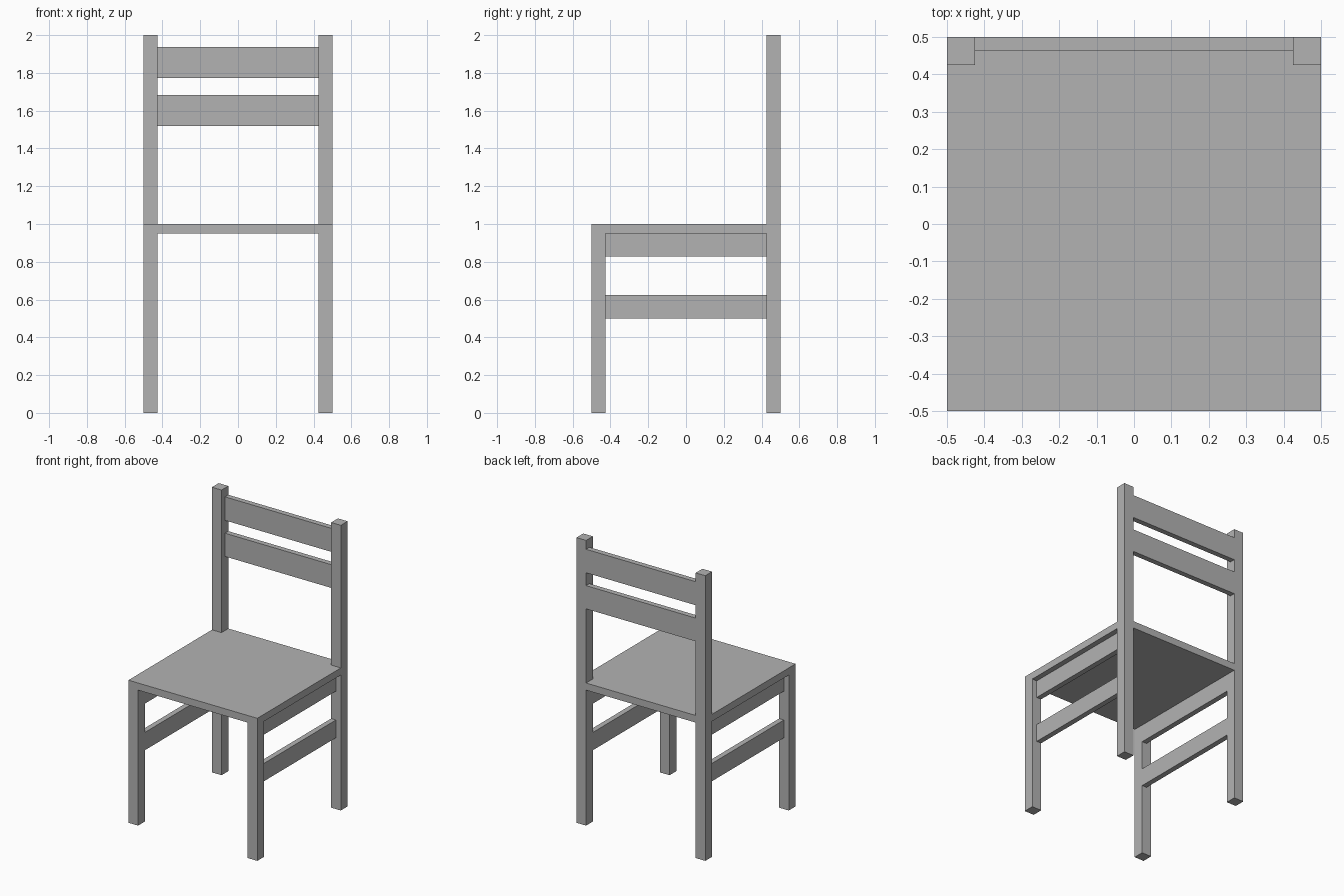
import bpy
import bmesh

cube = bpy.data.objects.get("Cube")
if cube:
    bpy.data.objects.remove(cube, do_unlink=True)

HALF = 0.5        # half of the seat's width and depth
POST = 0.075      # leg thickness
IN = HALF - POST  # inner face of the legs
MID = HALF - POST / 2
SEAT_BOTTOM, SEAT_TOP = 0.95, 1.0

grey = bpy.data.materials.new("plain_grey")
grey.use_nodes = True
colour = (0.45, 0.45, 0.45, 1)
grey.diffuse_color = colour
grey.node_tree.nodes["Principled BSDF"].inputs["Base Color"].default_value = colour


def prism(name, outline, z0, z1):
    """Extrude a counter-clockwise floor outline from z0 up to z1."""
    bm = bmesh.new()
    face = bm.faces.new([bm.verts.new((x, y, z0)) for x, y in outline])
    top = bmesh.ops.extrude_face_region(bm, geom=[face])["geom"]
    verts = [v for v in top if isinstance(v, bmesh.types.BMVert)]
    bmesh.ops.translate(bm, verts=verts, vec=(0, 0, z1 - z0))
    bmesh.ops.recalc_face_normals(bm, faces=bm.faces)
    mesh = bpy.data.meshes.new(name)
    bm.to_mesh(mesh)
    bm.free()
    mesh.materials.append(grey)
    obj = bpy.data.objects.new(name, mesh)
    bpy.context.collection.objects.link(obj)
    return obj


def box(name, x, y, z):
    return prism(name, [(x[0], y[0]), (x[1], y[0]), (x[1], y[1]), (x[0], y[1])], *z)


# Seat board, notched around the rear posts
prism("seat", [(-HALF, -HALF), (HALF, -HALF), (HALF, IN), (IN, IN),
               (IN, HALF), (-IN, HALF), (-IN, IN), (-HALF, IN)],
      SEAT_BOTTOM, SEAT_TOP)

# Legs, rear posts and side rails
for side, s in (("left", 1), ("right", -1)):
    outer = sorted((s * IN, s * HALF))
    inner = sorted((s * IN, s * MID))
    box(side + "_front_leg", outer, (-HALF, -IN), (0, SEAT_BOTTOM))
    box(side + "_rear_post", outer, (IN, HALF), (0, 2))
    box(side + "_upper_rail", inner, (-IN, IN), (0.827, SEAT_BOTTOM))
    box(side + "_lower_rail", inner, (-IN, IN), (0.5, 0.625))

# Backrest slats, flush with the back of the posts
box("upper_back_slat", (-IN, IN), (MID, HALF), (1.773, 1.938))
box("lower_back_slat", (-IN, IN), (MID, HALF), (1.52, 1.683))
